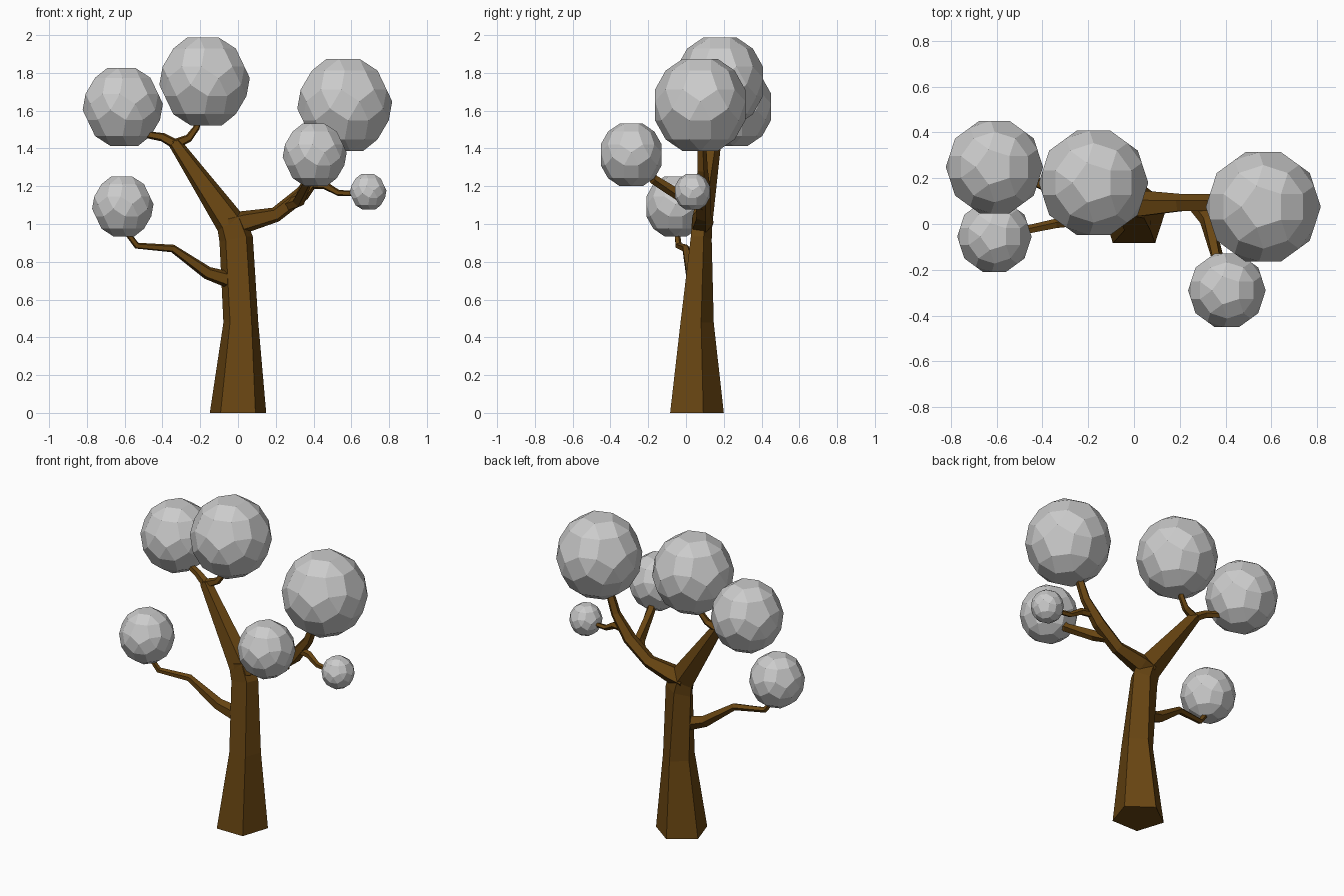
import bpy, bmesh, math
from mathutils import Vector

if "Cube" in bpy.data.objects:
    bpy.data.objects.remove(bpy.data.objects["Cube"])

bark = bpy.data.materials.new("bark")
bark.diffuse_color = (0.14, 0.06, 0.006, 1)
bark.use_nodes = True
bark.node_tree.nodes["Principled BSDF"].inputs["Base Color"].default_value = bark.diffuse_color


def finish(bm, name, mat=None):
    bmesh.ops.recalc_face_normals(bm, faces=bm.faces[:])
    mesh = bpy.data.meshes.new(name)
    bm.to_mesh(mesh)
    bm.free()
    if mat:
        mesh.materials.append(mat)
    obj = bpy.data.objects.new(name, mesh)
    bpy.context.collection.objects.link(obj)
    return obj


def limb(name, path, sides=5):
    """Tapered limb; path entries are x, y, z, radius and optional depth ratio."""
    bm = bmesh.new()
    pts = [Vector(p[:3]) for p in path]
    rings = []
    for i, p in enumerate(path):
        before = (pts[i] - pts[i - 1]).normalized() if i else Vector()
        after = (pts[i + 1] - pts[i]).normalized() if i < len(pts) - 1 else Vector()
        t = (before + after).normalized()
        if p[2] == 0:
            t = Vector((0, 0, 1))
        u = Vector((0, 1, 0)).cross(t).normalized()
        v = t.cross(u)
        depth = p[4] if len(p) > 4 else 1
        ring = []
        for k in range(sides):
            a = math.pi / 2 + 2 * math.pi * k / sides
            ring.append(bm.verts.new(pts[i] + p[3] * (u * math.cos(a) + v * depth * math.sin(a))))
        rings.append(ring)
    for a, b in zip(rings, rings[1:]):
        for k in range(sides):
            n = (k + 1) % sides
            bm.faces.new((a[k], a[n], b[n], b[k]))
    bm.faces.new(rings[0][::-1])
    bm.faces.new(rings[-1])
    return finish(bm, name, bark)


def foliage(name, centre, radius):
    """Faceted ball of pentagons, quads and triangles from an expanded icosahedron."""
    ico = bmesh.new()
    bmesh.ops.create_icosphere(ico, subdivisions=1, radius=1)
    bm = bmesh.new()
    for f in ico.faces:
        c = f.calc_center_median()
        for v in f.verts:
            d = c.lerp(v.co, 0.35).normalized() * radius
            bm.verts.new(Vector(centre) + Vector((d.x, d.y, d.z * 1.05)))
    ico.free()
    bmesh.ops.convex_hull(bm, input=bm.verts[:])
    bmesh.ops.dissolve_limit(bm, angle_limit=math.radians(3), verts=bm.verts[:], edges=bm.edges[:])
    return finish(bm, name)


# Trunk bending into the left main branch
limb("trunk", [(0, .043, 0, .157), (.015, .05, .48, .097), (-.01, .075, .92, .094, .65),
               (-.035, .08, 1.0, .085, .7), (-.335, .15, 1.43, .036)])

# Right main branch
limb("right_branch", [(-.05, .08, .99, .06), (.03, .085, 1.01, .062), (.2, .09, 1.05, .042),
                      (.34, .09, 1.16, .042), (.44, .085, 1.29, .03), (.5, .08, 1.45, .025)])

# Smaller branches carrying the foliage
limb("low_left_twig", [(.0, .05, .69, .05), (-.16, .03, .74, .036), (-.345, 0, .87, .022),
                       (-.535, -.04, .885, .018), (-.6, -.05, .97, .015)])
limb("upper_left_twig", [(-.31, .145, 1.41, .03), (-.4, .17, 1.46, .024),
                         (-.49, .21, 1.475, .02), (-.55, .23, 1.53, .018)])
limb("top_twig", [(-.34, .15, 1.42, .03), (-.26, .16, 1.455, .022),
                  (-.22, .17, 1.51, .018), (-.2, .18, 1.58, .016)])
limb("front_twig", [(.25, .1, 1.09, .03), (.32, .02, 1.12, .034),
                    (.37, -.17, 1.235, .027), (.39, -.24, 1.32, .022)])
limb("small_right_twig", [(.38, .085, 1.21, .024), (.46, .07, 1.205, .022),
                          (.53, .055, 1.165, .017), (.64, .04, 1.16, .014)])

# Foliage balls
for name, centre, radius in [
    ("foliage_low_left", (-.61, -.055, 1.093), .163),
    ("foliage_upper_left", (-.61, .249, 1.62), .213),
    ("foliage_top", (-.177, .18, 1.755), .24),
    ("foliage_right", (.565, .075, 1.63), .252),
    ("foliage_front", (.406, -.29, 1.366), .17),
    ("foliage_small_right", (.689, .034, 1.17), .097),
]:
    foliage(name, centre, radius)
